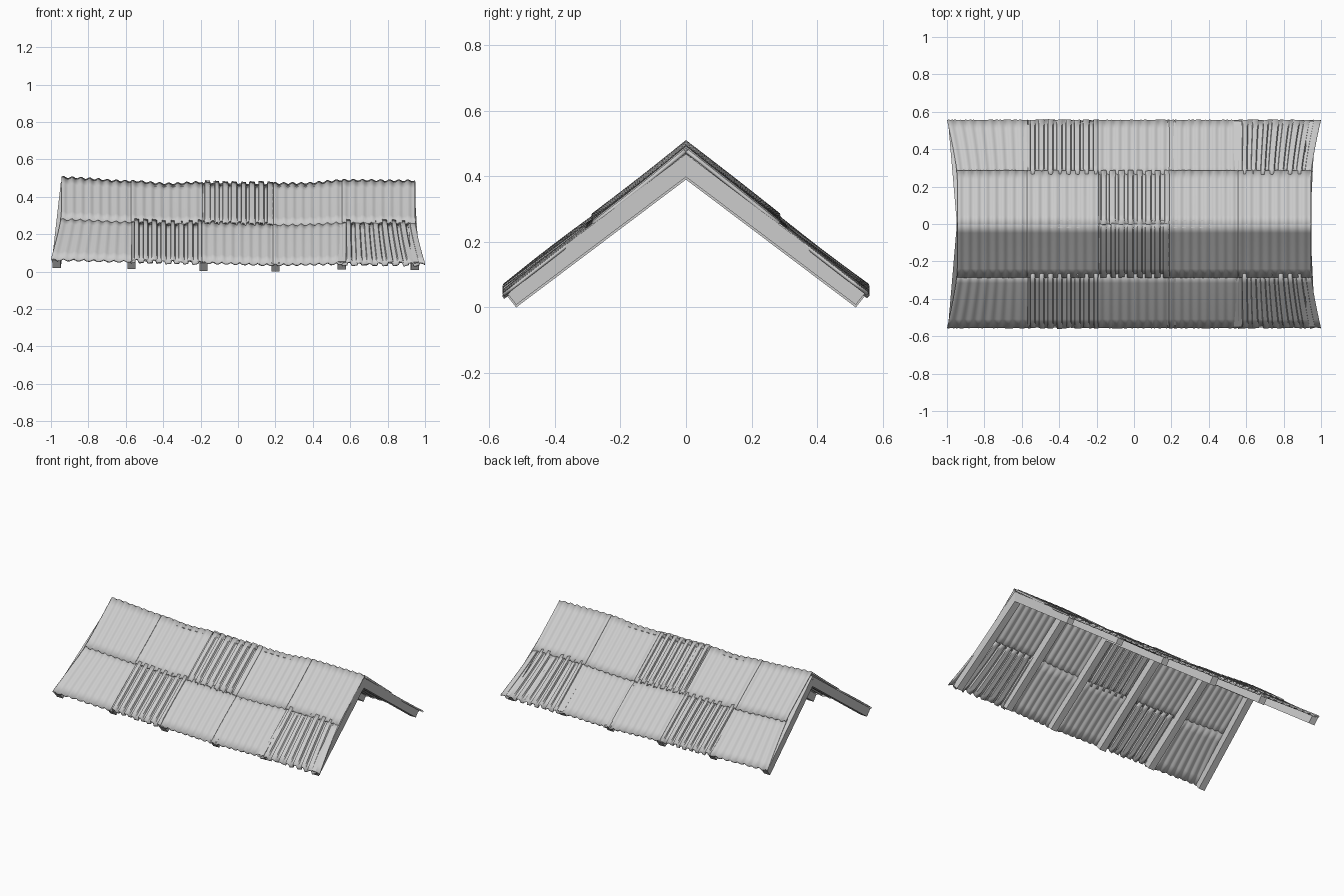
import bpy, bmesh, math, random

random.seed(4)
cube = bpy.data.objects.get("Cube")
if cube:
    bpy.data.objects.remove(cube, do_unlink=True)

grey = bpy.data.materials.new("weathered_grey")
grey.use_nodes = True
grey.diffuse_color = (0.6, 0.6, 0.6, 1)
grey.node_tree.nodes["Principled BSDF"].inputs["Base Color"].default_value = (0.6, 0.6, 0.6, 1)

# Sagging ridge and eave heights along x
RIDGE = [(-1, .502), (-.57, .482), (-.37, .468), (-.19, .476), (.19, .470), (.35, .470), (.57, .487), (1, .484)]
EAVE = [(-1, .068), (-.57, .060), (-.19, .052), (.19, .042), (.57, .047), (1, .044)]
BOUNDS = [-1, -.57, -.19, .19, .56, 1]
RIBBED = {(0, 2), (1, 1), (1, 4)}     # (row, column) of the rougher sheets


def smooth_lerp(table, x):
    x = max(table[0][0], min(table[-1][0], x))
    for (x0, z0), (x1, z1) in zip(table, table[1:]):
        if x <= x1:
            f = (x - x0) / (x1 - x0)
            return z0 + (z1 - z0) * f * f * (3 - 2 * f)


def add_object(name, bm):
    mesh = bpy.data.meshes.new(name)
    bm.to_mesh(mesh)
    bm.free()
    mesh.materials.append(grey)
    ob = bpy.data.objects.new(name, mesh)
    bpy.context.collection.objects.link(ob)
    return ob


def flare(x, t):
    """Outer columns are narrower at the ridge and spread towards the eave."""
    if abs(x) <= .56:
        return x
    edge = .945 + .055 * max(0, 2 * t - .9) ** 1.3 / 1.13
    return math.copysign(.56 + (abs(x) - .56) * (edge - .56) / .44, x)


def columns(x0, x1, ribbed):
    """Cross-section of one sheet as (x, height) pairs."""
    n = 8
    pitch = (x1 - x0) / n
    pts = []
    for i in range(n):
        if ribbed:
            a = random.uniform(.25, .45)
            h = random.uniform(.004, .011)
            for u, z in ((0, -.008), (a, -.006), (a + .06, h), (.9, h - .003)):
                pts.append((x0 + (i + u) * pitch, z))
        else:
            for k in range(6):
                pts.append((x0 + (i + k / 6) * pitch, .005 * math.sin(k * math.pi / 3)))
    pts.append((x1, 0))
    return pts


def sheet(side, row, col):
    ribbed = (row, col) in RIBBED
    section = columns(BOUNDS[col] - (.004 if col else 0), BOUNDS[col + 1], ribbed)
    t0, t1 = ((0, .515), (.48, 1))[row]
    rows = 7
    bow = random.uniform(-.004, .004)
    bm = bmesh.new()
    grid = []
    ragged = [random.uniform(-.006, .006) for _ in section]
    for j in range(rows):
        f = j / (rows - 1)
        line = []
        for i, (x, h) in enumerate(section):
            t = t0 + (t1 - t0) * f
            if j == rows - 1:
                t += ragged[i] * (1 if ribbed else .4)
            z = smooth_lerp(RIDGE, x) * (1 - t) + smooth_lerp(EAVE, x) * t
            z += h + bow * math.sin(math.pi * f) + (.004 if row == 0 else -.004 * (1 - f))
            line.append(bm.verts.new((flare(x, t), side * .557 * t, z)))
        grid.append(line)
    for a, b in zip(grid, grid[1:]):
        for i in range(len(section) - 1):
            bm.faces.new((a[i], b[i], b[i + 1], a[i + 1]))
    bm.normal_update()
    if sum(f.normal.z for f in bm.faces) < 0:
        bmesh.ops.reverse_faces(bm, faces=bm.faces[:])
    name = f"{'front' if side < 0 else 'back'}_{('upper', 'lower')[row]}_sheet_{col + 1}"
    ob = add_object(name, bm)
    solid = ob.modifiers.new("thickness", 'SOLIDIFY')
    solid.thickness = .01
    solid.offset = -1
    bpy.ops.object.select_all(action='DESELECT')
    ob.select_set(True)
    bpy.context.view_layer.objects.active = ob
    bpy.ops.object.shade_smooth_by_angle(angle=math.radians(35))


# Corrugated sheets: two rows of five on each slope
for side in (-1, 1):
    for row in range(2):
        for col in range(5):
            sheet(side, row, col)


def rafter_pair(index, x_eave, x_ridge, lift):
    """Inverted V of two rafters meeting under the ridge."""
    outline = [(0, .460), (.552, .043), (.518, 0), (0, .390)]
    outline += [(-y, z) for y, z in outline[2:0:-1]]
    bm = bmesh.new()
    ends = []
    for dx in (-.022, .022):
        ends.append([bm.verts.new((x_ridge + (x_eave - x_ridge) * abs(y) / .55 + dx, y, z + lift))
                     for y, z in outline])
    lo, hi = ends
    n = len(outline)
    for i in range(n):
        k = (i + 1) % n
        bm.faces.new((lo[i], lo[k], hi[k], hi[i]))
    for e in ends:
        bm.faces.new((e[0], e[1], e[2], e[3]))
        bm.faces.new((e[0], e[3], e[4], e[5]))
    bmesh.ops.recalc_face_normals(bm, faces=bm.faces[:])
    add_object(f"rafter_pair_{index}", bm)


rafters = [(-.972, -.925, .02), (-.57, -.57, .014), (-.185, -.185, .002),
           (.2, .2, 0), (.555, .555, .01), (.947, .92, .008)]
for i, (xe, xr, lift) in enumerate(rafters):
    rafter_pair(i + 1, xe, xr, lift)

# Ridge beam
bm = bmesh.new()
bmesh.ops.create_cube(bm, size=1)
bmesh.ops.scale(bm, vec=(1.89, .042, .04), verts=bm.verts[:])
bmesh.ops.translate(bm, vec=(-.005, 0, .438), verts=bm.verts[:])
add_object("ridge_beam", bm)
